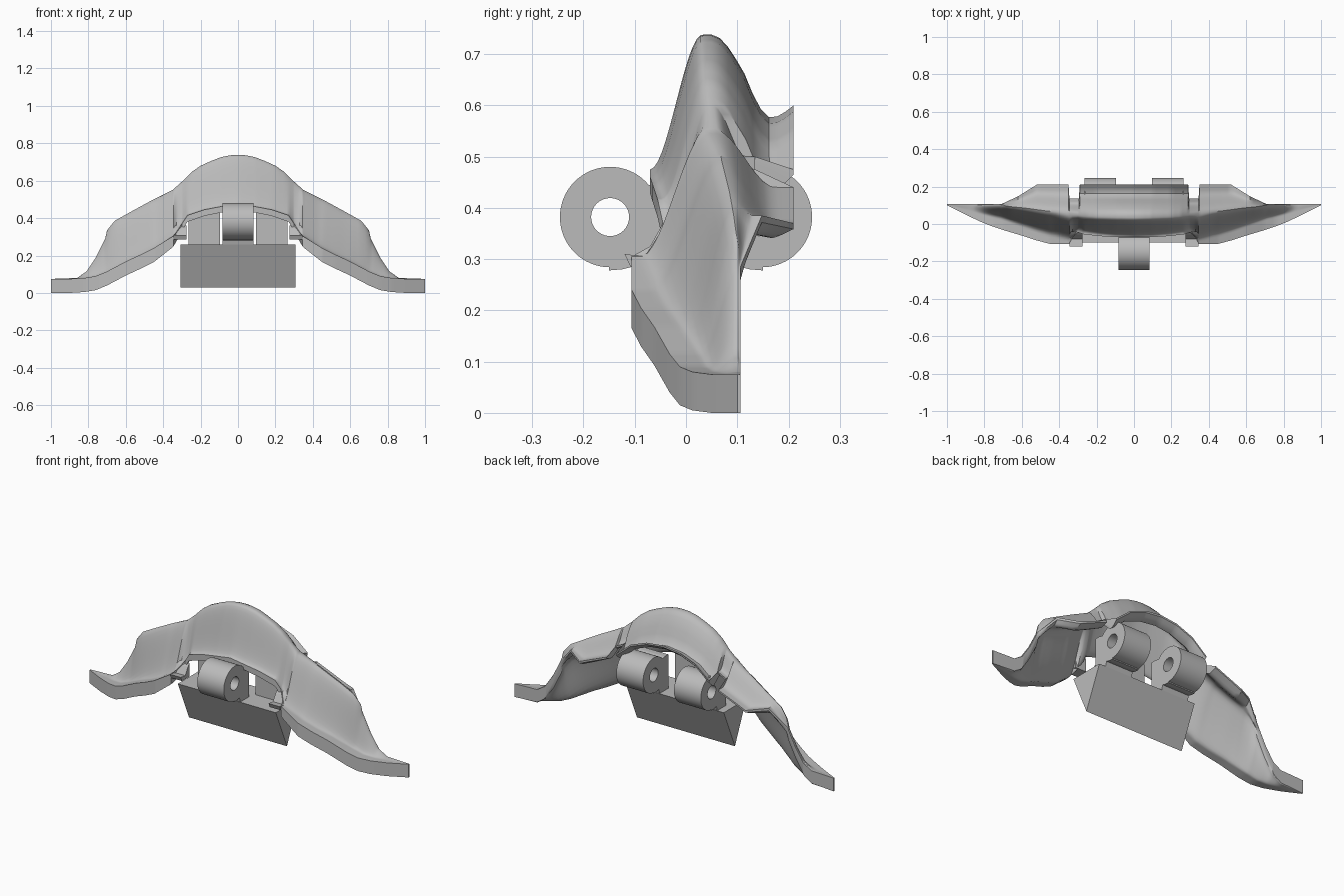
import bpy, bmesh, math

cube = bpy.data.objects.get("Cube")
if cube:
    bpy.data.objects.remove(cube)

grey = bpy.data.materials.new("plain_grey")
grey.use_nodes = True
grey.diffuse_color = (0.5, 0.5, 0.5, 1)
grey.node_tree.nodes["Principled BSDF"].inputs["Base Color"].default_value = (0.5, 0.5, 0.5, 1)


def loft(name, rows, ring=False, smooth=False):
    """Join closed cross-sections into a solid; ring closes the last to the first."""
    bm = bmesh.new()
    vs = [[bm.verts.new(p) for p in row] for row in rows]
    n = len(rows[0])
    for i in range(len(vs) if ring else len(vs) - 1):
        a, b = vs[i], vs[(i + 1) % len(vs)]
        for j in range(n):
            k = (j + 1) % n
            bm.faces.new((a[j], a[k], b[k], b[j]))
    if not ring:
        bm.faces.new(vs[0])
        bm.faces.new(vs[-1])
    bmesh.ops.recalc_face_normals(bm, faces=bm.faces)
    mesh = bpy.data.meshes.new(name)
    bm.to_mesh(mesh)
    bm.free()
    obj = bpy.data.objects.new(name, mesh)
    bpy.context.collection.objects.link(obj)
    mesh.materials.append(grey)
    if smooth:
        bpy.ops.object.select_all(action='DESELECT')
        obj.select_set(True)
        bpy.context.view_layer.objects.active = obj
        bpy.ops.object.shade_smooth_by_angle(angle=math.radians(40))
    return obj


def prism(name, x0, x1, outline):
    return loft(name, [[(x, y, z) for y, z in outline] for x in (x0, x1)])


def at(table, x):
    """Linear lookup in rows of (x, values...)."""
    for a, b in zip(table, table[1:]):
        if x <= b[0]:
            t = (x - a[0]) / (b[0] - a[0])
            return [p + (q - p) * t for p, q in zip(a[1:], b[1:])]
    return list(table[-1][1:])


def ease(t):
    t = min(max(t, 0), 1)
    return t * t * (3 - 2 * t)


# Guide curves of the winged shell, from its middle to the tip: x, y, z
RIDGE = [(0, .05, .738), (.04, .05, .736), (.09, .05, .726), (.14, .05, .707), (.2, .05, .68),
         (.25, .052, .645), (.3, .055, .595), (.35, .06, .55), (.47, .07, .49), (.58, .085, .43),
         (.66, .093, .385), (.7, .1, .335), (.71, .1, .29), (.76, .1, .19), (.81, .1, .115),
         (.86, .102, .08), (1, .104, .075)]
FRONT = [(0, -.07, .475), (.1, -.07, .46), (.18, -.065, .445), (.27, -.055, .415),
         (.3, -.045, .37), (.33, -.07, .325), (.345, -.106, .305), (.45, -.106, .24),
         (.52, -.088, .205), (.6, -.062, .168), (.7, -.032, .115), (.76, -.012, .09),
         (.82, .012, .08), (.9, .05, .075), (1, .1, .075)]
BACK = [(0, .21, .6), (.1, .21, .588), (.2, .21, .55), (.29, .21, .475), (.295, .135, .5),
        (.345, .135, .475), (.35, .21, .44), (.52, .21, .37), (.62, .148, .385),
        (.71, .106, .285), (.76, .106, .185), (.81, .106, .11), (.86, .106, .08), (1, .106, .075)]
# Wall thickness at the front and at the back
WALL = [(0, .03, .01), (.28, .035, .01), (.36, .06, .01), (.45, .075, .01), (.7, .075, .015),
        (.82, .075, .07), (1, .075, .075)]
# Where the front slope starts and ends between the front edge and the ridge
SLOPE = [(0, 0, .85), (.34, .1, .9), (.43, .25, 1), (.6, .35, 1), (.7, .45, 1), (1, .5, 1)]


def section(x):
    u = abs(x)
    (ry, rz), (fy, fz), (by, bz) = at(RIDGE, u), at(FRONT, u), at(BACK, u)
    wall_front, wall_back = at(WALL, u)
    foot, crest = at(SLOPE, u)
    top, under = [], []

    def add(y, z, wall):
        top.append((x, y, z))
        under.append((x, y, z - wall))

    for i in range(17):
        t = i / 16
        add(fy + (ry - fy) * t, fz + (rz - fz) * ease((t - foot) / (crest - foot)), wall_front)
    for i in range(1, 11):
        t = i / 10
        # The rear lip of the middle flares up out of a shallow valley
        valley = .025 * max(0, math.sin(math.pi * (t - .4) / .6)) if u < .293 else 0
        add(ry + (by - ry) * t, rz + (bz - rz) * ease(t / .75) - valley,
            wall_front + (wall_back - wall_front) * t)
    return top + under[::-1]


# Winged shell
half = {round(i / 50, 3) for i in range(51)}
for table in (RIDGE, FRONT, BACK):
    half |= {row[0] for row in table}
stations = sorted(half | {-u for u in half})
loft("winged_shell", [section(x) for x in stations], smooth=True)

# Wedge block under the middle
prism("wedge_block", -.307, .307, [(-.1, .258), (.1, .258), (0, .03)])


# Pierced hinge barrels with the arms that carry them
def knuckle(name, x0, x1, y):
    z, outer, inner, count = .382, .098, .037, 64
    rows = []
    for i in range(count):
        a = math.tau * i / count
        rows.append([(x, y + r * math.cos(a), z + r * math.sin(a))
                     for x, r in ((x0, outer), (x1, outer), (x1, inner), (x0, inner))])
    loft(name + "_barrel", rows, ring=True, smooth=True)
    s = 1 if y > 0 else -1
    prism(name + "_arm", x0, x1, [(s * .15, .278), (s * .15, .3), (s * .1, .335),
                                  (s * .09, .44), (s * .05, .45), (s * .02, .45),
                                  (s * .02, .25), (s * .095, .25), (s * .105, .285),
                                  (s * .125, .28)])


knuckle("front_knuckle", -.083, .083, -.148)
for side, label in ((1, "left"), (-1, "right")):
    xs = sorted((side * .097, side * .265))
    knuckle("back_knuckle_" + label, xs[0], xs[1], .148)
    # Small lug at the inner front corner of each wing
    xs = sorted((side * .275, side * .345))
    prism("corner_lug_" + label, xs[0], xs[1],
          [(-.108, .285), (-.12, .31), (-.08, .305), (-.055, .345), (-.04, .36), (-.04, .285)])
